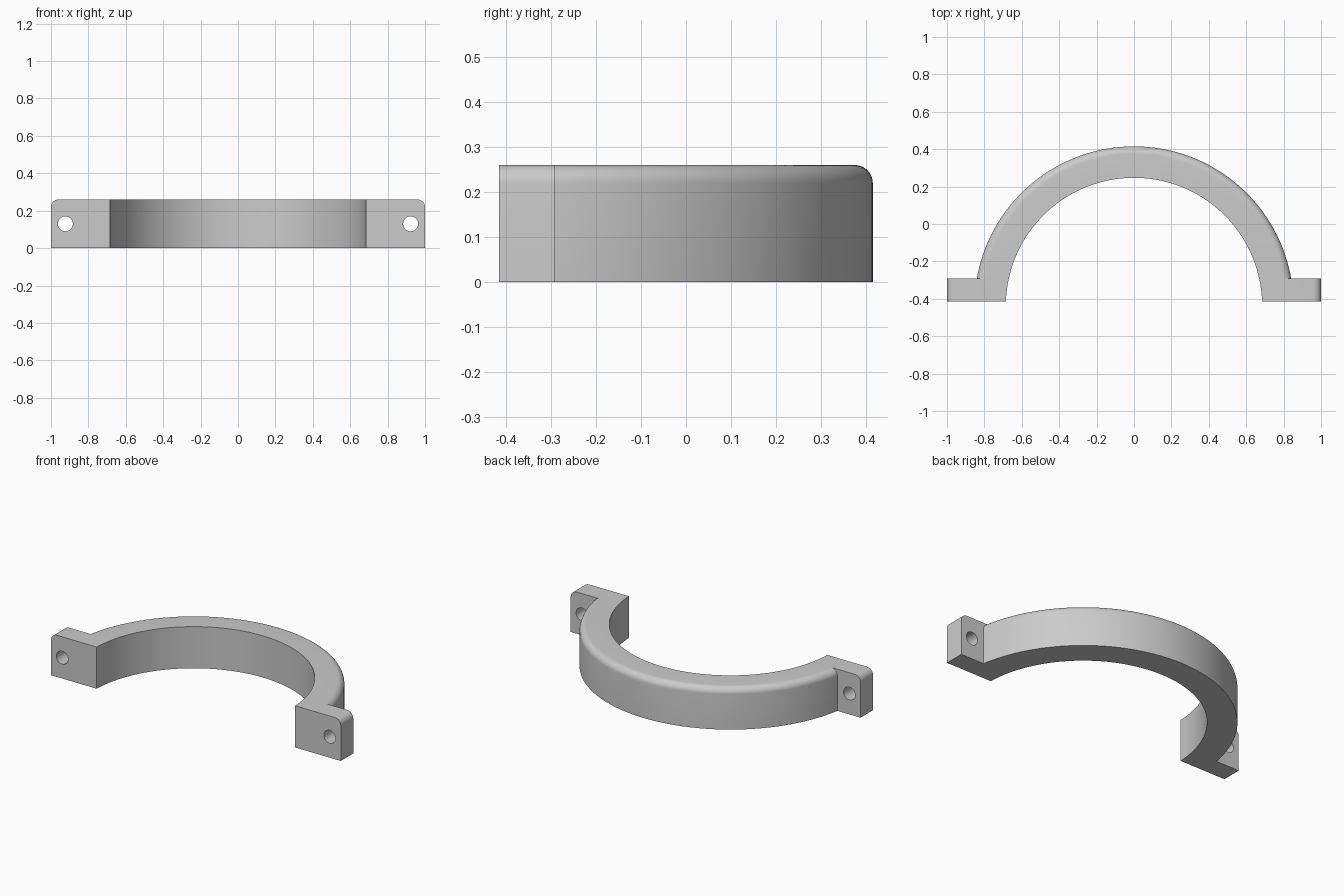
import bpy, bmesh, math
from mathutils import Matrix

cube = bpy.data.objects.get("Cube")
if cube:
    bpy.data.objects.remove(cube, do_unlink=True)

CENTER_Y, INNER, OUTER = -0.438, 0.685, 0.853
FRONT, LUG_BACK, HEIGHT, FILLET = -0.415, -0.292, 0.26, 0.04
SEGMENTS = 72

grey = bpy.data.materials.new("plain grey")
grey.use_nodes = True
colour = (0.6, 0.6, 0.6, 1)
grey.diffuse_color = colour
grey.node_tree.nodes["Principled BSDF"].inputs["Base Color"].default_value = colour


def finish(name, bm):
    bmesh.ops.recalc_face_normals(bm, faces=bm.faces)
    mesh = bpy.data.meshes.new(name)
    bm.to_mesh(mesh)
    bm.free()
    mesh.materials.append(grey)
    obj = bpy.data.objects.new(name, mesh)
    bpy.context.collection.objects.link(obj)
    return obj


def fillet(edge, top, radius, steps=8):
    """Quarter round from the outer side up to the top."""
    return [(edge - radius + radius * math.cos(math.pi / 2 * i / steps),
             top - radius + radius * math.sin(math.pi / 2 * i / steps))
            for i in range(steps + 1)]


def half_ring():
    """Sweep the section round the arc, ending on the flat front plane."""
    section = [(INNER, 0), (OUTER, 0)] + fillet(OUTER, HEIGHT, FILLET) + [(INNER, HEIGHT)]
    bm = bmesh.new()
    rings = []
    for i in range(SEGMENTS + 1):
        ring = []
        for r, z in section:
            start = math.asin((FRONT - CENTER_Y) / r)
            a = start + (math.pi - 2 * start) * i / SEGMENTS
            ring.append(bm.verts.new((r * math.cos(a), CENTER_Y + r * math.sin(a), z)))
        rings.append(ring)
    n = len(section)
    for a, b in zip(rings, rings[1:]):
        for j in range(n):
            bm.faces.new((a[j], a[(j + 1) % n], b[(j + 1) % n], b[j]))
    bm.faces.new(rings[0])
    bm.faces.new(rings[-1])
    return finish("half_ring_clamp", bm)


def lug(name, side):
    """Bolting ear with a rounded top outer corner."""
    outline = [(0.73, 0), (1, 0)] + fillet(1, HEIGHT, FILLET) + [(0.73, HEIGHT)]
    bm = bmesh.new()
    face = bm.faces.new([bm.verts.new((side * x, FRONT, z)) for x, z in outline])
    ext = bmesh.ops.extrude_face_region(bm, geom=[face])
    moved = [v for v in ext["geom"] if isinstance(v, bmesh.types.BMVert)]
    bmesh.ops.translate(bm, verts=moved, vec=(0, LUG_BACK - FRONT, 0))
    return finish(name, bm)


def bolt_hole(name, side):
    bm = bmesh.new()
    place = Matrix.Translation((side * 0.923, FRONT, HEIGHT / 2)) @ Matrix.Rotation(math.pi / 2, 4, "X")
    bmesh.ops.create_cone(bm, cap_ends=True, segments=32, radius1=0.04, radius2=0.04,
                          depth=0.6, matrix=place)
    return finish(name, bm)


def combine(target, tool, operation):
    mod = target.modifiers.new(tool.name, "BOOLEAN")
    mod.operation, mod.solver, mod.object = operation, "EXACT", tool
    tool.hide_render = True
    bpy.context.view_layer.objects.active = target
    bpy.ops.object.modifier_apply(modifier=mod.name)
    bpy.data.objects.remove(tool, do_unlink=True)


# One solid clamp: ring, two lugs, two through holes
clamp = half_ring()
for label, side in (("left", 1), ("right", -1)):
    combine(clamp, lug(label + "_lug", side), "UNION")
    combine(clamp, bolt_hole(label + "_hole", side), "DIFFERENCE")

bpy.ops.object.select_all(action="DESELECT")
clamp.select_set(True)
bpy.context.view_layer.objects.active = clamp
bpy.ops.object.shade_smooth_by_angle(angle=math.radians(30))
